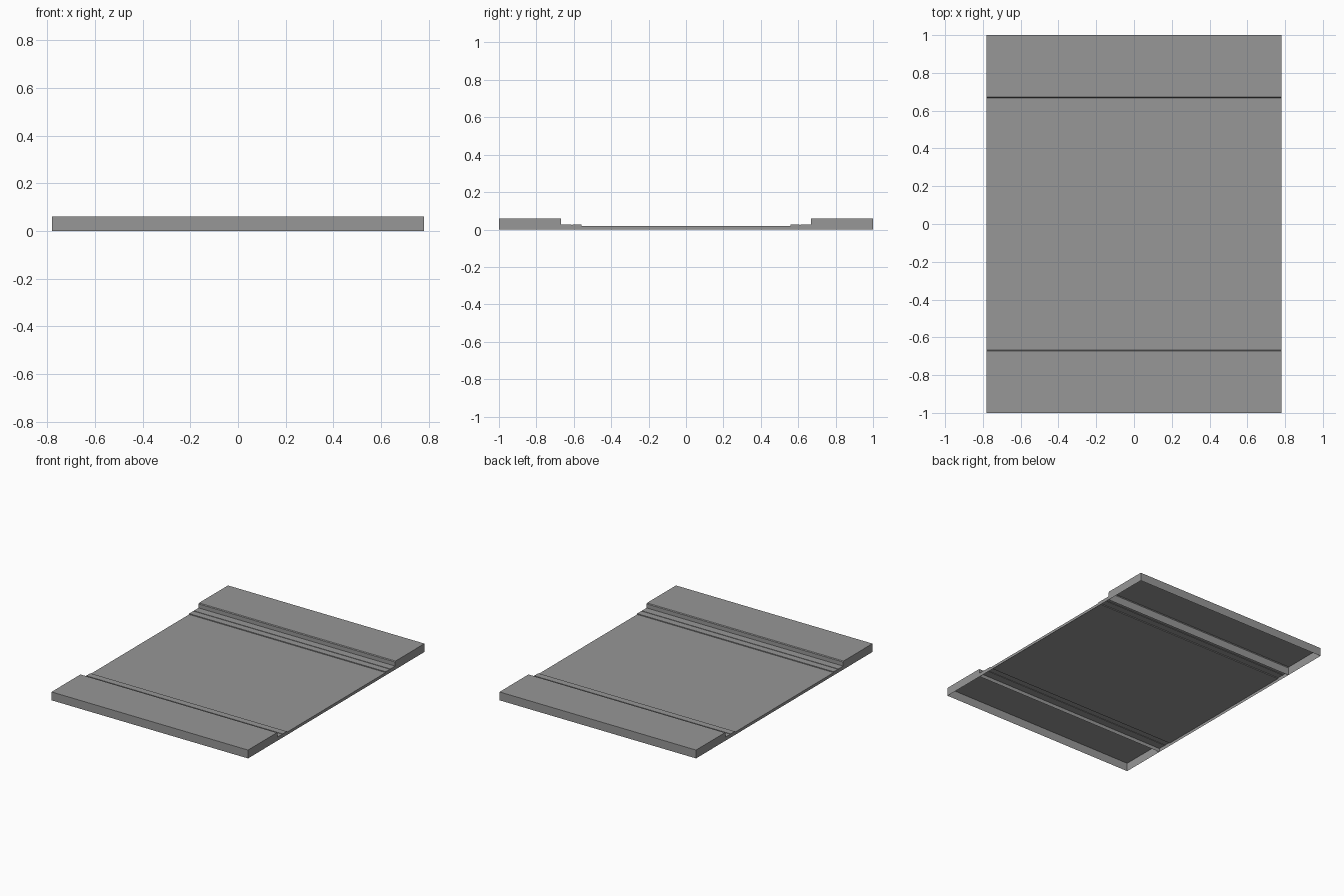
import bpy
import bmesh

if "Cube" in bpy.data.objects:
    bpy.data.objects.remove(bpy.data.objects["Cube"], do_unlink=True)

HALF_WIDTH = 0.78
ROAD_Z, GUTTER_Z, WALK_Z = 0.02, 0.026, 0.06

grey = bpy.data.materials.new("concrete_grey")
grey.use_nodes = True
colour = (0.31, 0.31, 0.31, 1)
grey.diffuse_color = colour
grey.node_tree.nodes["Principled BSDF"].inputs["Base Color"].default_value = colour


def shell(name, profile, side=1):
    """Sweep a (y, z) profile across the width, with end skirts and an open underside."""
    bm = bmesh.new()
    rows = [[bm.verts.new((x, y * side, z)) for y, z in profile]
            for x in (-HALF_WIDTH, HALF_WIDTH)]
    left, right = rows
    for i in range(len(profile) - 1):
        bm.faces.new((left[i], right[i], right[i + 1], left[i + 1]))
    # End skirts reach the ground
    for row in rows:
        x = row[0].co.x
        loop = list(row)
        if profile[-1][1] > 0:
            loop.append(bm.verts.new((x, profile[-1][0] * side, 0)))
        if profile[0][1] > 0:
            loop.append(bm.verts.new((x, profile[0][0] * side, 0)))
        bm.faces.new(loop)
    bmesh.ops.recalc_face_normals(bm, faces=bm.faces)
    # The open shell must face upwards on its top
    top = max(bm.faces, key=lambda f: abs(f.normal.z) * f.calc_area())
    if top.normal.z < 0:
        bmesh.ops.reverse_faces(bm, faces=bm.faces)
    mesh = bpy.data.meshes.new(name)
    bm.to_mesh(mesh)
    bm.free()
    mesh.materials.append(grey)
    obj = bpy.data.objects.new(name, mesh)
    bpy.context.collection.objects.link(obj)
    return obj


# Carriageway
shell("road_surface", [(-0.56, ROAD_Z), (0.56, ROAD_Z)])

for label, side in (("front", -1), ("back", 1)):
    # Gutter: small step up from the road, with a narrow seam along its middle
    shell(label + "_gutter", [
        (0.56, ROAD_Z), (0.56, GUTTER_Z),
        (0.607, GUTTER_Z), (0.607, GUTTER_Z - 0.003),
        (0.613, GUTTER_Z - 0.003), (0.613, GUTTER_Z),
        (0.667, GUTTER_Z)], side)
    # Raised pavement with a softened kerb edge
    shell(label + "_pavement", [
        (0.667, 0), (0.667, WALK_Z - 0.005), (0.672, WALK_Z),
        (1, WALK_Z), (1, 0)], side)
